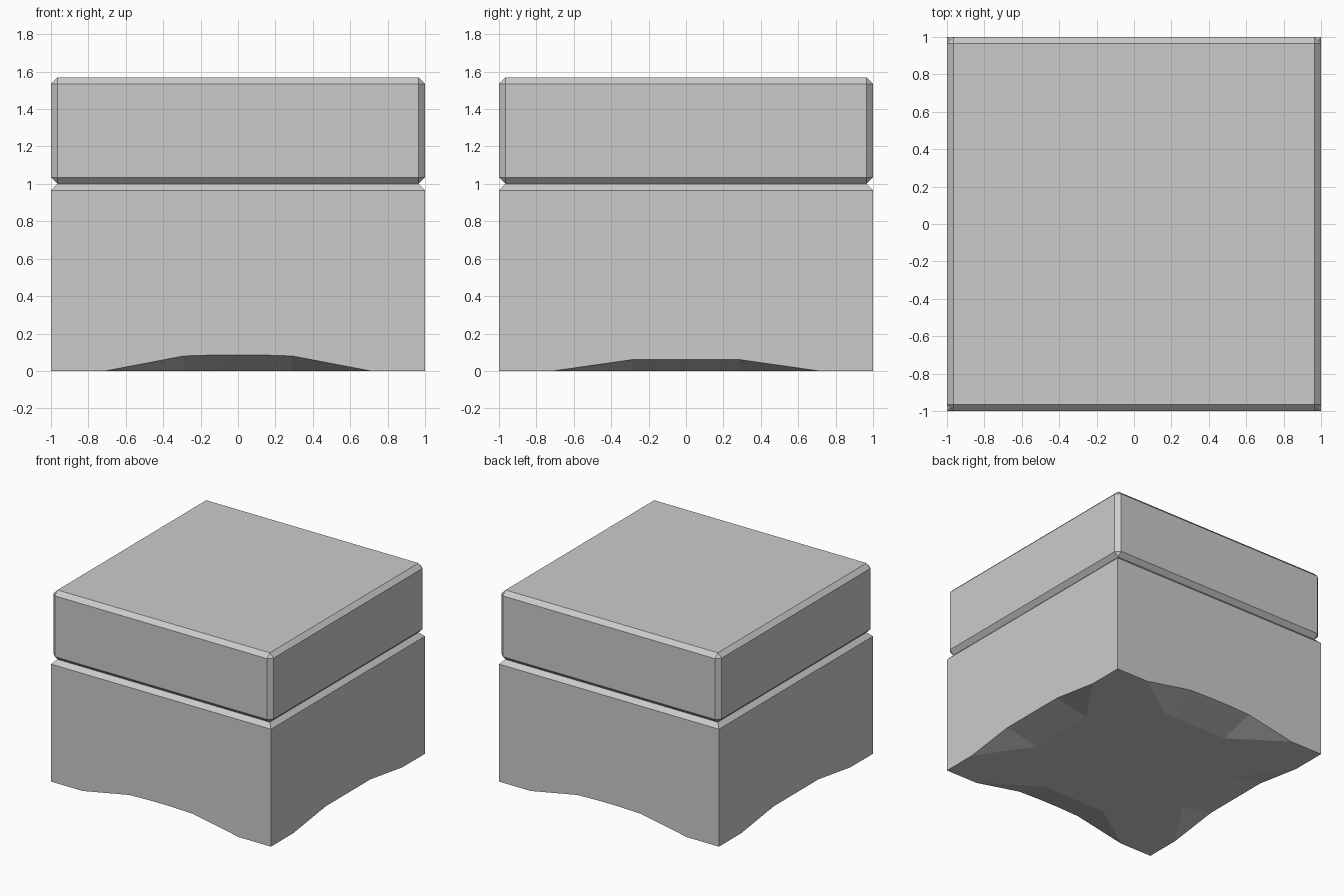
import bpy, bmesh
from mathutils import Matrix
from math import pi

if "Cube" in bpy.data.objects:
    bpy.data.objects.remove(bpy.data.objects["Cube"])

C = 0.035  # chamfer width


def finish(bm, name):
    bmesh.ops.remove_doubles(bm, verts=bm.verts, dist=1e-4)
    bmesh.ops.recalc_face_normals(bm, faces=bm.faces)
    mesh = bpy.data.meshes.new(name)
    bm.to_mesh(mesh)
    bm.free()
    obj = bpy.data.objects.new(name, mesh)
    bpy.context.collection.objects.link(obj)
    return obj


# Lower block: four sides, each with a shallow arched notch at the foot
bm = bmesh.new()
floor = []
for i in range(4):
    rot = Matrix.Rotation(i * pi / 2, 3, 'Z')

    def verts(points):
        return [bm.verts.new(rot @ Matrix.Identity(3) @ v)
                for v in map(lambda p: Matrix.Translation(p).translation, points)]

    if i % 2 == 0:   # front and back notches are taller and slightly bowed
        arch = [(-.29, -1, .08), (-.1, -1, .086), (.1, -1, .086), (.29, -1, .08)]
    else:            # left and right notches are flat on top
        arch = [(-.29, -1, .06), (.29, -1, .06)]
    left, right = (-.71, -1, 0), (.71, -1, 0)
    in_l, in_r = (-.29, -.715, 0), (.29, -.715, 0)
    corner_l, corner_r = (-1, -1, 0), (1, -1, 0)

    # side wall and top chamfer
    top_l, top_r = (-1, -1, 1 - C), (1, -1, 1 - C)
    bm.faces.new(verts([corner_l, left] + arch + [right, corner_r, top_r, top_l]))
    bm.faces.new(verts([top_l, top_r, (1 - C, -1 + C, 1), (-1 + C, -1 + C, 1)]))

    # notch: two end triangles and a sloped middle
    bm.faces.new(verts([left, arch[0], in_l]))
    bm.faces.new(verts([right, arch[-1], in_r]))
    if len(arch) == 2:
        bm.faces.new(verts([in_l, arch[0], arch[1], in_r]))
    else:
        mid_l, mid_r = (-.1, -.715, 0), (.1, -.715, 0)
        inner = [in_l, mid_l, mid_r, in_r]
        for k in range(3):
            bm.faces.new(verts([inner[k], arch[k], arch[k + 1], inner[k + 1]]))
    inner_edge = [in_l, in_r] if len(arch) == 2 else inner
    floor += verts([corner_l, left] + inner_edge + [right])

# flat underside and top
bm.faces.new(floor)
t = 1 - C
bm.faces.new([bm.verts.new(p) for p in ((-t, -t, 1), (t, -t, 1), (t, t, 1), (-t, t, 1))])
finish(bm, "lower_block")

# Upper slab: box chamfered on every edge
bm = bmesh.new()
bmesh.ops.create_cube(bm, size=1, matrix=Matrix.Translation((0, 0, 1.285))
                      @ Matrix.Diagonal((2, 2, .57, 1)))
bmesh.ops.bevel(bm, geom=bm.edges[:], offset=C, offset_type='OFFSET',
                segments=1, affect='EDGES', profile=0.5)
finish(bm, "upper_slab")
